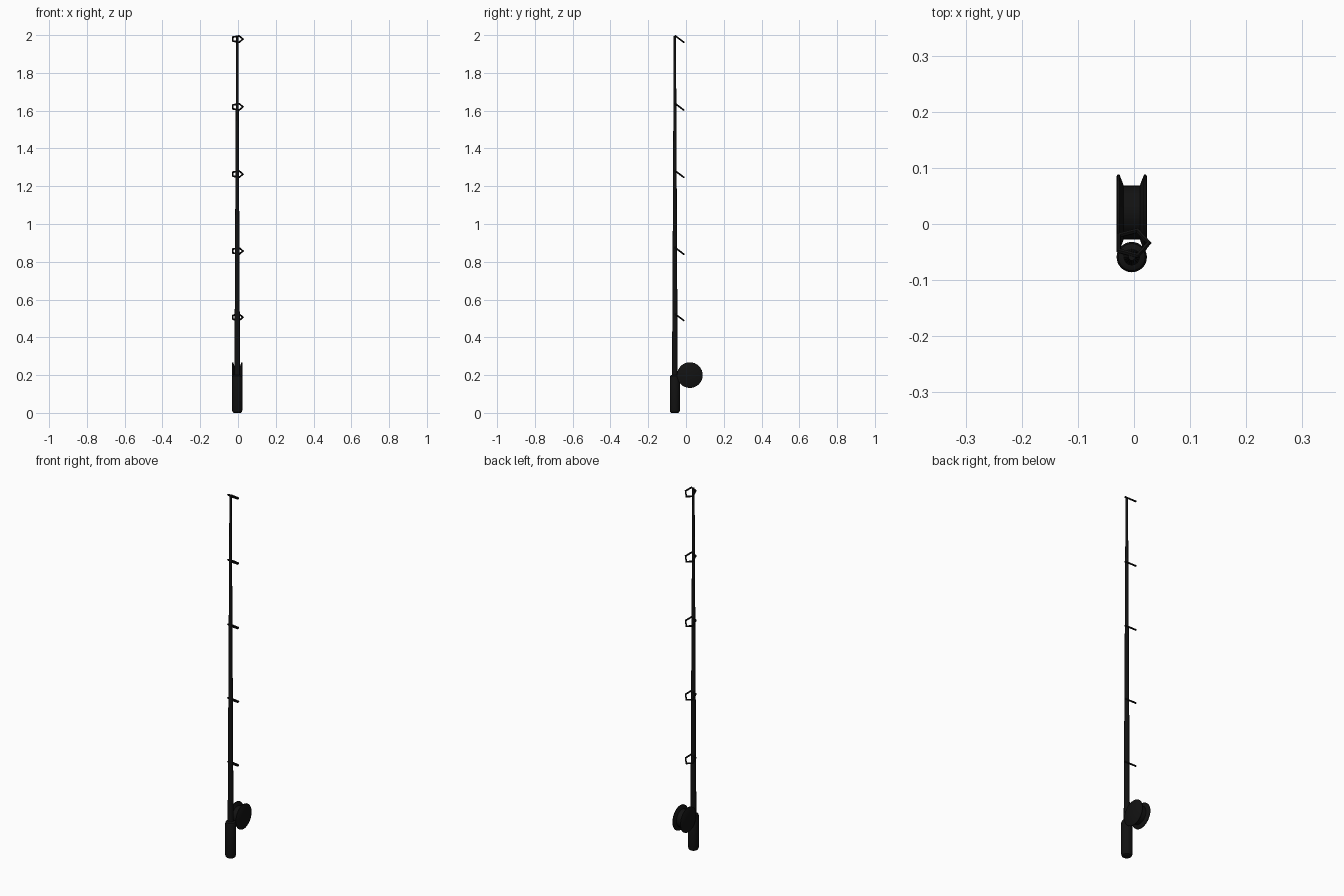
import bpy, bmesh
from math import radians, pi, cos, sin

if "Cube" in bpy.data.objects:
    bpy.data.objects.remove(bpy.data.objects["Cube"])

AX, AY = -0.004, -0.059      # rod axis
dark = bpy.data.materials.new("dark")
dark.diffuse_color = (0.006, 0.006, 0.006, 1)
dark.use_nodes = True
dark.node_tree.nodes["Principled BSDF"].inputs["Base Color"].default_value = dark.diffuse_color


def lathe(name, profile, segments, location, rotation=(0, 0, 0), closed=False):
    """Revolve (radius, height) points about local z."""
    bm = bmesh.new()
    rings = [[bm.verts.new((r * cos(2 * pi * i / segments), r * sin(2 * pi * i / segments), z))
              for i in range(segments)] for r, z in profile]
    for a, b in zip(rings, rings[1:]):
        for i in range(segments):
            j = (i + 1) % segments
            bm.faces.new((a[i], a[j], b[j], b[i]))
    bm.faces.new(rings[0][::-1])
    bm.faces.new(rings[-1])
    mesh = bpy.data.meshes.new(name)
    bm.to_mesh(mesh)
    bm.free()
    obj = bpy.data.objects.new(name, mesh)
    bpy.context.collection.objects.link(obj)
    obj.location, obj.rotation_euler = location, rotation
    finish(obj)
    return obj


def finish(obj):
    obj.data.materials.append(dark)
    bpy.ops.object.select_all(action='DESELECT')
    obj.select_set(True)
    bpy.context.view_layer.objects.active = obj
    bpy.ops.object.shade_smooth_by_angle(angle=radians(35))


# grip with rounded ends
lathe("grip", [(0.018, 0), (0.024, 0.004), (0.027, 0.013), (0.027, 0.187),
               (0.024, 0.196), (0.018, 0.2)], 32, (AX, AY, 0))

# long tapered rod
lathe("rod", [(0.015, 0.19), (0.006, 1.995)], 16, (AX, AY, 0))

# reel spool, axis along x, with flared flanges
lathe("reel", [(0.065, -0.027), (0.068, -0.025), (0.068, -0.022), (0.048, -0.0143),
               (0.048, 0.0143), (0.068, 0.022), (0.068, 0.025), (0.065, 0.027)],
      32, (AX, 0.0205, 0.2), (0, radians(90), 0))

# five-sided line guides, tilted down away from the rod
for n, z in enumerate((0.506, 0.857, 1.264, 1.62, 1.979)):
    bpy.ops.mesh.primitive_torus_add(
        major_segments=5, minor_segments=6, major_radius=0.0295, minor_radius=0.005,
        location=(0, -0.034, z), rotation=(radians(-37), 0, 0))
    guide = bpy.context.object
    guide.location.x = -0.003
    guide.name = f"line_guide_{n + 1}"
    finish(guide)
